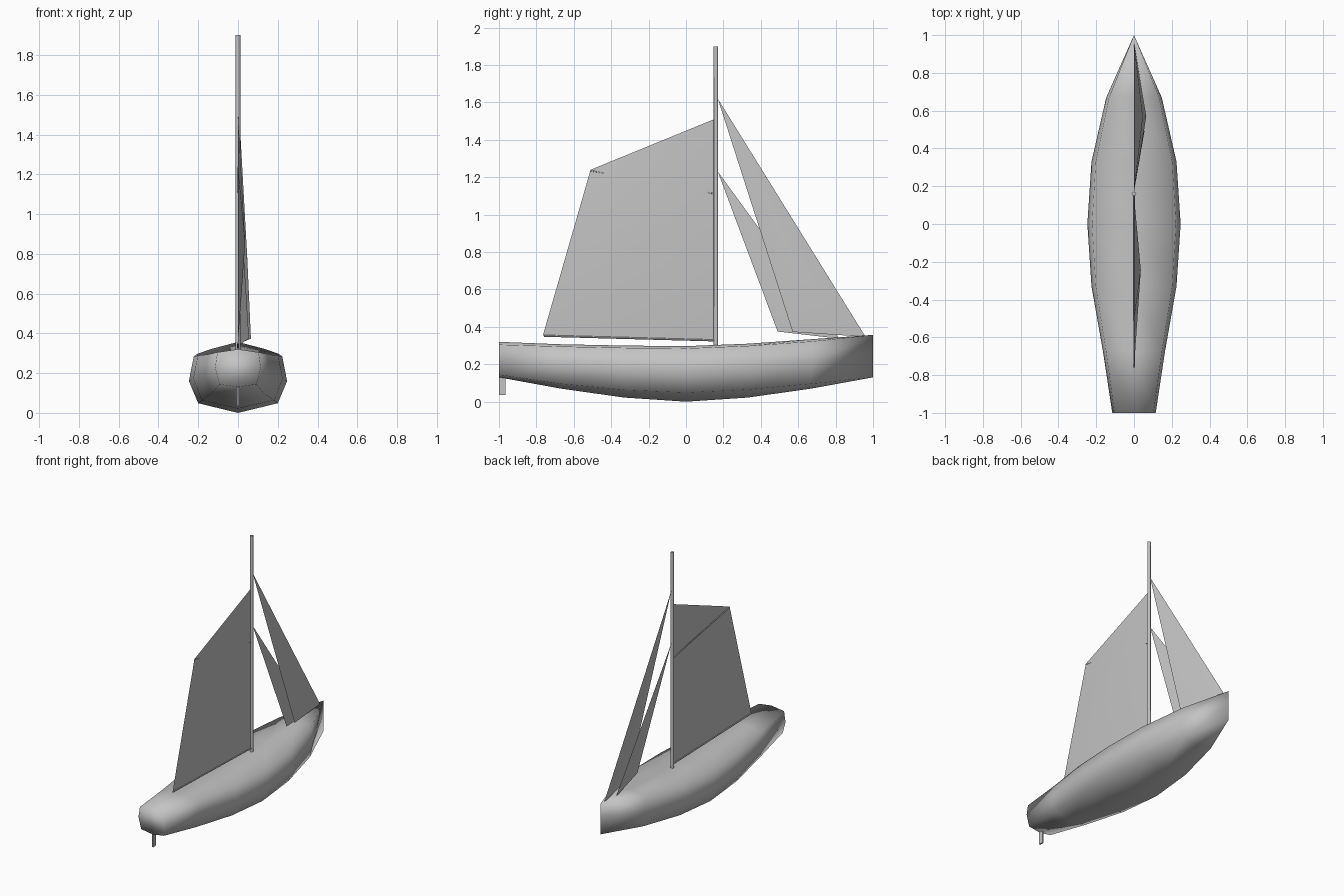
import bpy, bmesh, math
from mathutils import Vector

if "Cube" in bpy.data.objects:
    bpy.data.objects.remove(bpy.data.objects["Cube"])

grey = bpy.data.materials.new("plain grey")
grey.diffuse_color = (0.55, 0.55, 0.55, 1)
grey.use_nodes = True
grey.node_tree.nodes["Principled BSDF"].inputs["Base Color"].default_value = grey.diffuse_color


def make(name, bm, smooth=True):
    me = bpy.data.meshes.new(name)
    bm.to_mesh(me)
    bm.free()
    for p in me.polygons:
        p.use_smooth = smooth
    me.materials.append(grey)
    ob = bpy.data.objects.new(name, me)
    bpy.context.collection.objects.link(ob)
    return ob


# Hull: stations of y, half beam, keel z, sheer z, deck crown
stations = [(-1.0, 0.115, 0.13, 0.305, 0.015), (-0.67, 0.165, 0.07, 0.295, 0.012),
            (-0.33, 0.225, 0.022, 0.288, 0.012), (0.0, 0.247, 0.0, 0.285, 0.012),
            (0.33, 0.225, 0.022, 0.298, 0.012), (0.67, 0.147, 0.07, 0.322, 0.012),
            (1.0, 0.0, 0.13, 0.357, 0.0)]
bm = bmesh.new()
rings = []
for y, w, keel, sheer, crown in stations:
    h = sheer - keel
    half = [(0.81 * w, keel + 0.17 * h * w / 0.247), (w, keel + 0.56 * h), (0.9 * w, sheer)]
    ring = [(0, keel)] + half + [(0, sheer + crown)] + [(-x, z) for x, z in reversed(half)]
    rings.append([bm.verts.new((x, y, z)) for x, z in ring])
n = len(rings[0])
for a, b in zip(rings, rings[1:]):
    for i in range(n):
        j = (i + 1) % n
        bm.faces.new((a[i], a[j], b[j], b[i]))
bm.faces.new(rings[0])
bmesh.ops.remove_doubles(bm, verts=bm.verts, dist=0.0005)
bmesh.ops.recalc_face_normals(bm, faces=bm.faces)
make("hull", bm)


# Round spars between two points
def spar(name, p, q, r, sides=8):
    p, q = Vector(p), Vector(q)
    bm = bmesh.new()
    bmesh.ops.create_cone(bm, cap_ends=True, segments=sides, radius1=r, radius2=r,
                          depth=(q - p).length)
    ob = make(name, bm)
    ob.location = (p + q) / 2
    ob.rotation_euler = (q - p).to_track_quat('Z', 'Y').to_euler()
    bpy.context.view_layer.objects.active = ob
    ob.select_set(True)
    bpy.ops.object.shade_smooth_by_angle(angle=math.radians(50))
    ob.select_set(False)


spar("mast", (0, 0.16, 0.29), (0, 0.16, 1.9), 0.012)
spar("boom", (0, 0.16, 0.327), (0, -0.76, 0.352), 0.005, 6)
spar("gaff", (0, 0.16, 1.11), (0, -0.51, 1.235), 0.004, 6)


# Sails: thin sheets with a belly pushed to the right
def sail(name, corners, belly):
    bm = bmesh.new()
    c = [Vector(p) for p in corners]
    mid = bm.verts.new(sum(c, Vector()) / len(c) + Vector((belly, 0, 0)))
    vs = [bm.verts.new(p) for p in c]
    for i in range(len(vs)):
        bm.faces.new((mid, vs[i], vs[(i + 1) % len(vs)]))
    make(name, bm)


sail("mainsail", [(0, 0.15, 0.33), (0, 0.15, 1.51), (0, -0.51, 1.24), (0, -0.765, 0.355)], 0.036)
sail("outer_jib", [(0, 0.96, 0.347), (0, 0.17, 1.62), (0.065, 0.57, 0.373)], 0.025)
sail("inner_jib", [(0, 0.82, 0.337), (0, 0.17, 1.23), (0.055, 0.49, 0.375)], 0.02)

# Rudder blade under the stern
bm = bmesh.new()
bmesh.ops.create_cube(bm, size=1)
for v in bm.verts:
    v.co = Vector((v.co.x * 0.01, -0.982 + v.co.y * 0.034, 0.09 + v.co.z * 0.11))
make("rudder", bm, False)
